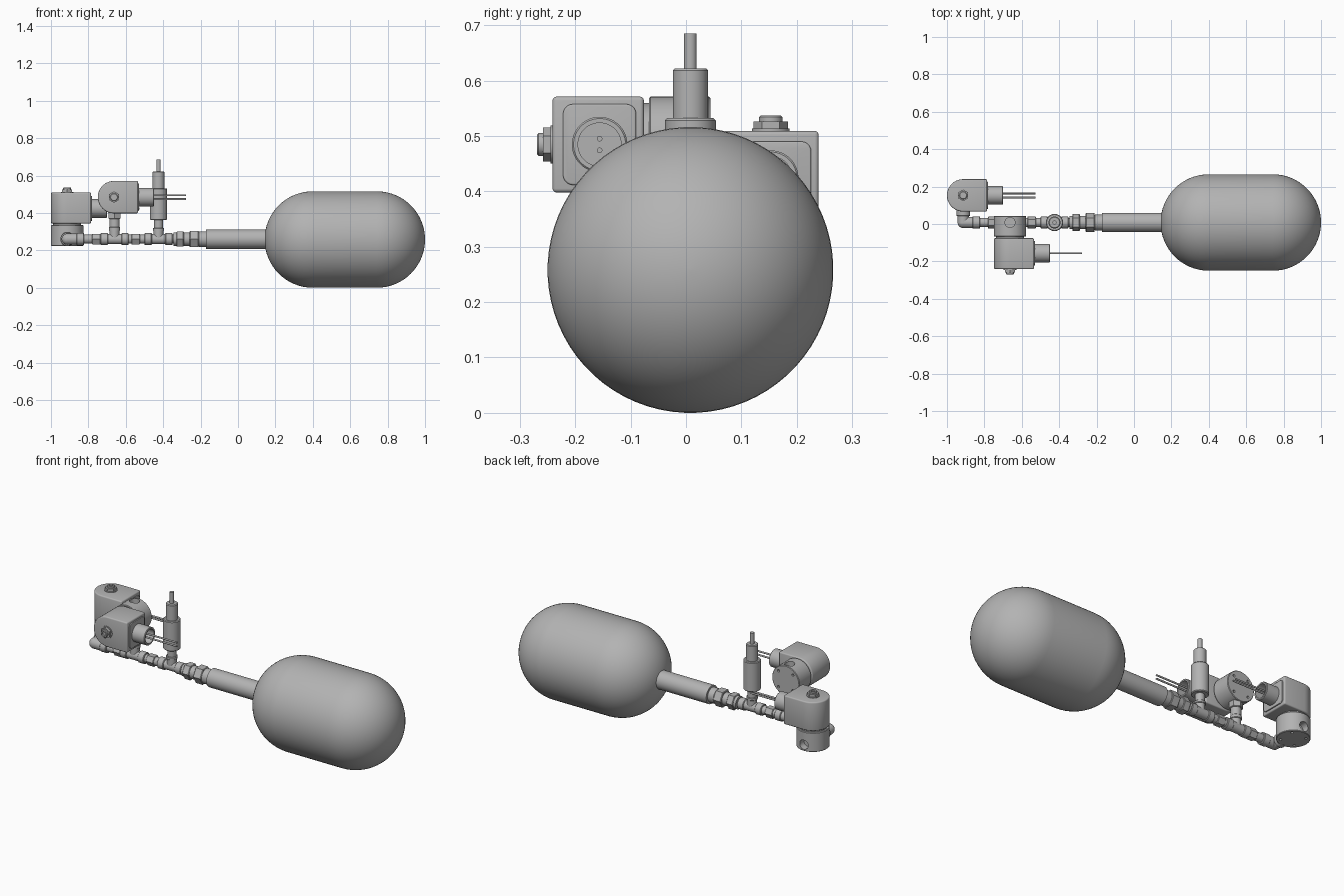
import bpy, bmesh, math
from math import pi, cos, sin
from mathutils import Matrix, Vector

if "Cube" in bpy.data.objects:
    bpy.data.objects.remove(bpy.data.objects["Cube"], do_unlink=True)

grey = bpy.data.materials.new("plain_grey")
grey.use_nodes = True
GREY = (0.45, 0.45, 0.45, 1)
grey.diffuse_color = GREY
grey.node_tree.nodes["Principled BSDF"].inputs["Base Color"].default_value = GREY

MOVE = Matrix.Translation
ALONG = {"x": Matrix.Rotation(pi / 2, 4, "Y"),
         "y": Matrix.Rotation(-pi / 2, 4, "X"),
         "-y": Matrix.Rotation(pi / 2, 4, "X"),
         "z": Matrix.Identity(4)}
LINE_Y, LINE_Z = 0.008, 0.26


def finish(name, bm, matrix):
    """Turn a bmesh into a shaded object."""
    bmesh.ops.recalc_face_normals(bm, faces=bm.faces)
    mesh = bpy.data.meshes.new(name)
    bm.to_mesh(mesh)
    bm.free()
    mesh.transform(matrix)
    mesh.materials.append(grey)
    obj = bpy.data.objects.new(name, mesh)
    bpy.context.collection.objects.link(obj)
    shade(mesh)
    return obj


def shade(mesh):
    mesh.shade_smooth()
    mesh.set_sharp_from_angle(angle=math.radians(32))


def lathe(name, profile, at, axis="z", sides=40, frame=Matrix.Identity(4)):
    """Spin (distance, radius) pairs about an axis and cap both ends."""
    bm = bmesh.new()
    rings = []
    for t, r in profile:
        rings.append([bm.verts.new((r * cos(a), r * sin(a), t))
                      for a in (2 * pi * (i + 0.5) / sides for i in range(sides))])
    for lo, hi in zip(rings, rings[1:]):
        for i in range(sides):
            j = (i + 1) % sides
            bm.faces.new((lo[i], lo[j], hi[j], hi[i]))
    bm.faces.new(rings[0])
    bm.faces.new(rings[-1])
    return finish(name, bm, frame @ MOVE(at) @ ALONG[axis])


def rod(name, start, end, radius, at, axis="z", sides=40, chamfer=0.0, frame=Matrix.Identity(4)):
    """Straight bar with optional chamfered ends."""
    profile = [(start, radius), (end, radius)]
    if chamfer:
        profile = [(start, radius - chamfer), (start + chamfer, radius),
                   (end - chamfer, radius), (end, radius - chamfer)]
    return lathe(name, profile, at, axis, sides, frame)


def prism(name, outline, low, high, matrix, bevel):
    """Extrude an outline along local z and round its rims."""
    bm = bmesh.new()
    base = bm.faces.new([bm.verts.new((x, y, low)) for x, y in outline])
    top = bmesh.ops.extrude_face_region(bm, geom=[base])
    bmesh.ops.translate(bm, vec=(0, 0, high - low),
                        verts=[v for v in top["geom"] if isinstance(v, bmesh.types.BMVert)])
    bmesh.ops.recalc_face_normals(bm, faces=bm.faces)
    edges = [e for e in bm.edges if e.calc_face_angle() > math.radians(40)]
    bmesh.ops.bevel(bm, geom=edges, offset=bevel, segments=3, profile=0.5, affect="EDGES")
    return finish(name, bm, matrix)


def bake(obj):
    """Apply the modifiers."""
    graph = bpy.context.evaluated_depsgraph_get()
    mesh = bpy.data.meshes.new_from_object(obj.evaluated_get(graph))
    obj.modifiers.clear()
    obj.data = mesh
    shade(mesh)


def cut(obj, cutters):
    for c in cutters:
        mod = obj.modifiers.new("cut", "BOOLEAN")
        mod.operation, mod.solver, mod.object = "DIFFERENCE", "EXACT", c
    bake(obj)
    for c in cutters:
        bpy.data.objects.remove(c, do_unlink=True)


def valve(label, frame):
    """Round ported body, D-shaped coil, hex nut, open socket and two pins."""
    R, port = 0.0865, 0.036
    body = rod(label + "_body", 0, 0.111, R, (0, 0, 0), sides=64, chamfer=0.003, frame=frame)
    cutters = [rod("port_cutter", 0.045, 0.12, 0.027, (0, 0, port), "y", 24, frame=frame)]
    for k in range(4):
        a = pi / 4 + k * pi / 2
        cutters.append(rod("screw_cutter", -0.01, 0.01, 0.007,
                           (0.064 * cos(a), 0.064 * sin(a), 0), sides=12, frame=frame))
    cut(body, cutters)
    rod(label + "_neck", 0.105, 0.125, 0.075, (0, 0, 0), frame=frame)

    # Coil housing with a rounded back and a raised front panel
    arc = [(R * cos(a), R * sin(a)) for a in (pi / 2 + pi * i / 28 for i in range(29))]
    prism(label + "_coil", arc + [(0.128, -R), (0.128, R)], 0.12, 0.285, frame, 0.007)
    panel = []
    for k, (sx, sy) in enumerate([(1, 1), (-1, 1), (-1, -1), (1, -1)]):
        for i in range(6):
            a = (k + i / 5) * pi / 2
            panel.append((sx * 0.048 + 0.018 * cos(a), sy * 0.055 + 0.018 * sin(a)))
    prism(label + "_panel", panel, 0.12, 0.134, frame @ MOVE((0, 0, 0.2)) @ ALONG["x"], 0.003)

    # Electrical socket and pins
    lathe(label + "_socket", [(0.12, 0.05), (0.21, 0.05), (0.213, 0.047),
                              (0.213, 0.039), (0.145, 0.039)], (0, 0, 0.2), "x", frame=frame)
    for side in (-1, 1):
        rod(f"{label}_pin_{'lower' if side < 0 else 'upper'}", 0.14, 0.386, 0.005,
            (0, side * 0.0105, 0.2), "x", 12, frame=frame)

    # Retaining nut
    rod(label + "_washer", 0.283, 0.289, 0.034, (0, 0, 0), frame=frame)
    rod(label + "_nut", 0.288, 0.302, 0.031, (0, 0, 0), sides=6, frame=frame)
    lathe(label + "_stud", [(0.29, 0.021), (0.31, 0.021), (0.313, 0.018),
                            (0.313, 0.011), (0.305, 0.011)], (0, 0, 0), sides=24, frame=frame)


# Pressure tank with half-round ends
TANK_R = 0.258
dome = [(pi / 2) * i / 16 for i in range(17)]
left_end = [(0.4 - TANK_R * cos(a), max(TANK_R * sin(a), 0.002)) for a in dome]
right_end = [(0.742 + TANK_R * sin(a), max(TANK_R * cos(a), 0.002)) for a in dome]
lathe("tank", left_end + right_end, (0, LINE_Y, TANK_R), "x", 72)

# Two valves, one upright and one facing forward
valve("upright_valve", MOVE((-0.9135, 0.153, LINE_Z - 0.036)))
valve("forward_valve", MOVE((-0.663, LINE_Y + 0.036, 0.4845)) @ ALONG["-y"])

# Main pipe line
line = (0, LINE_Y, LINE_Z)
rod("tank_pipe", -0.17, 0.17, 0.052, line, "x", 48)
rod("line_core", -0.913, -0.15, 0.024, line, "x")
rod("pipe_adapter", -0.212, -0.168, 0.042, line, "x", chamfer=0.004)
rod("adapter_hex", -0.258, -0.21, 0.05, line, "x", 6, chamfer=0.003)
rod("union_sleeve", -0.292, -0.256, 0.036, line, "x")
rod("union_hex", -0.33, -0.29, 0.046, line, "x", 6, chamfer=0.003)
rod("union_collar", -0.345, -0.328, 0.036, line, "x")
for n, (a, b) in enumerate([(-0.78, -0.735), (-0.57, -0.525)]):
    rod(f"nipple_hex_{n + 1}", a, b, 0.032, line, "x", 6, chamfer=0.002)

# Tees with collared ends
for name, x, top in (("valve_tee", -0.66, 0.065), ("sensor_tee", -0.425, 0.06)):
    at = (x, LINE_Y, LINE_Z)
    rod(name + "_run", -0.06, 0.06, 0.027, at, "x")
    rod(name + "_branch", 0, top, 0.026, at)
    rod(name + "_branch_collar", 0.045, top, 0.03, at, chamfer=0.002)
    for side, (a, b) in (("left", (0.036, 0.075)), ("right", (-0.075, -0.036))):
        rod(f"{name}_{side}_collar", a, b, 0.032, at, "x", chamfer=0.003)
rod("riser_pipe", 0.05, 0.15, 0.027, (-0.66, LINE_Y, LINE_Z))
rod("riser_hex", 0.108, 0.146, 0.036, (-0.66, LINE_Y, LINE_Z), sides=6, chamfer=0.003)

# Elbow joining the line to the upright valve
corner = (-0.913, LINE_Y, LINE_Z)
ball = [(-0.03 * cos(a), max(0.03 * sin(a), 0.001)) for a in (pi * i / 16 for i in range(17))]
lathe("elbow_corner", ball, corner)
rod("elbow_run", 0, 0.08, 0.03, corner, "x")
rod("elbow_run_collar", 0.05, 0.09, 0.033, corner, "x", chamfer=0.003)
rod("elbow_branch", 0, 0.08, 0.03, corner, "y")
rod("elbow_branch_collar", 0.035, 0.072, 0.037, corner, "y", chamfer=0.003)

# Pressure sensor
sensor = (-0.425, LINE_Y, 0)
rod("sensor_thread", 0.3, 0.37, 0.024, sensor)
rod("sensor_body", 0.362, 0.532, 0.046, sensor, chamfer=0.004)
rod("sensor_cap", 0.525, 0.622, 0.032, sensor, chamfer=0.004)
rod("sensor_cable", 0.61, 0.685, 0.0115, sensor, sides=20)
